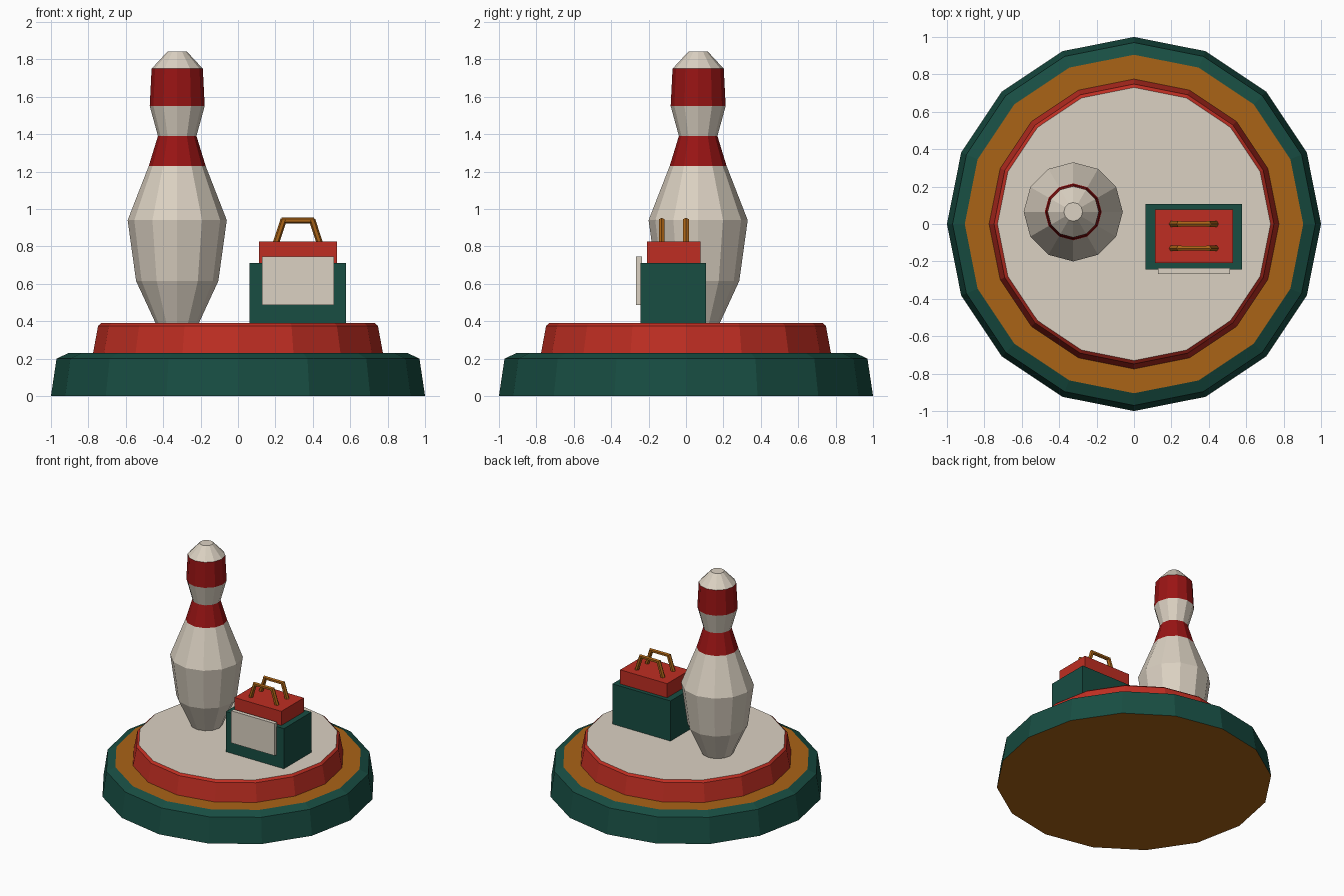
import bpy, math
from mathutils import Vector

if "Cube" in bpy.data.objects:
    bpy.data.objects.remove(bpy.data.objects["Cube"])


def material(name, rgb):
    m = bpy.data.materials.new(name)
    m.diffuse_color = (*rgb, 1)
    m.use_nodes = True
    m.node_tree.nodes["Principled BSDF"].inputs["Base Color"].default_value = m.diffuse_color
    return m


green = material("green", (0.009, 0.075, 0.055))
red = material("red", (0.52, 0.027, 0.016))
dark_red = material("dark_red", (0.32, 0.007, 0.007))
cream = material("cream", (0.71, 0.64, 0.54))
ochre = material("ochre", (0.40, 0.125, 0.008))


def lathe(name, profile, sides, mats, bands, center=(0, 0)):
    """Spin (radius, z) points; bands = material index for bottom cap, each ring, top cap."""
    verts, faces = [], []
    for r, z in profile:
        for i in range(sides):
            a = 2 * math.pi * i / sides
            verts.append((center[0] + r * math.cos(a), center[1] + r * math.sin(a), z))
    faces.append(list(range(sides))[::-1])
    index = [bands[0]]
    for k in range(len(profile) - 1):
        for i in range(sides):
            j = (i + 1) % sides
            a, b = k * sides, (k + 1) * sides
            faces.append((a + i, a + j, b + j, b + i))
            index.append(bands[k + 1])
    faces.append([(len(profile) - 1) * sides + i for i in range(sides)])
    index.append(bands[-1])
    mesh = bpy.data.meshes.new(name)
    mesh.from_pydata(verts, [], faces)
    for m in mats:
        mesh.materials.append(m)
    for p, i in zip(mesh.polygons, index):
        p.material_index = i
    ob = bpy.data.objects.new(name, mesh)
    bpy.context.collection.objects.link(ob)
    return ob


def box(name, lo, hi, mat):
    lo, hi = Vector(lo), Vector(hi)
    bpy.ops.mesh.primitive_cube_add(size=1, location=(lo + hi) / 2)
    ob = bpy.context.object
    ob.name = name
    ob.scale = hi - lo
    ob.data.materials.append(mat)


def rod(name, a, b, radius, mat):
    a, b = Vector(a), Vector(b)
    bpy.ops.mesh.primitive_cylinder_add(vertices=6, radius=radius, depth=(b - a).length,
                                        location=(a + b) / 2)
    ob = bpy.context.object
    ob.name = name
    ob.rotation_euler = (b - a).to_track_quat('Z', 'Y').to_euler()
    ob.data.materials.append(mat)


# Two-tier round plinth
lathe("lower_plinth", [(1.0, 0), (0.97, 0.2), (0.905, 0.23)], 16,
      [green, ochre], [1, 0, 0, 1])
lathe("upper_plinth", [(0.775, 0.229), (0.748, 0.375), (0.73, 0.39)], 16,
      [red, cream], [0, 0, 0, 1])

# Bowling pin with two painted bands
lathe("pin", [(0.115, 0.388), (0.22, 0.615), (0.265, 0.94), (0.152, 1.23), (0.103, 1.39),
              (0.147, 1.55), (0.137, 1.75), (0.05, 1.843)], 12,
      [cream, dark_red], [0, 0, 0, 0, 1, 0, 1, 0, 0], (-0.325, 0.065))

# Bag: body, lid and front pocket
box("bag_body", (0.062, -0.242, 0.388), (0.577, 0.108, 0.712), green)
box("bag_lid", (0.113, -0.208, 0.70), (0.53, 0.077, 0.825), red)
box("bag_pocket", (0.127, -0.267, 0.487), (0.512, -0.236, 0.745), cream)

# Pair of carry handles
for n, y in enumerate((-0.13, 0.0)):
    for side in (-1, 1):
        rod(f"handle_leg_{n}_{side}", (0.32 + side * 0.118, y, 0.815),
            (0.32 + side * 0.076, y, 0.943), 0.017, ochre)
    rod(f"handle_bar_{n}", (0.233, y, 0.938), (0.407, y, 0.938), 0.015, ochre)
